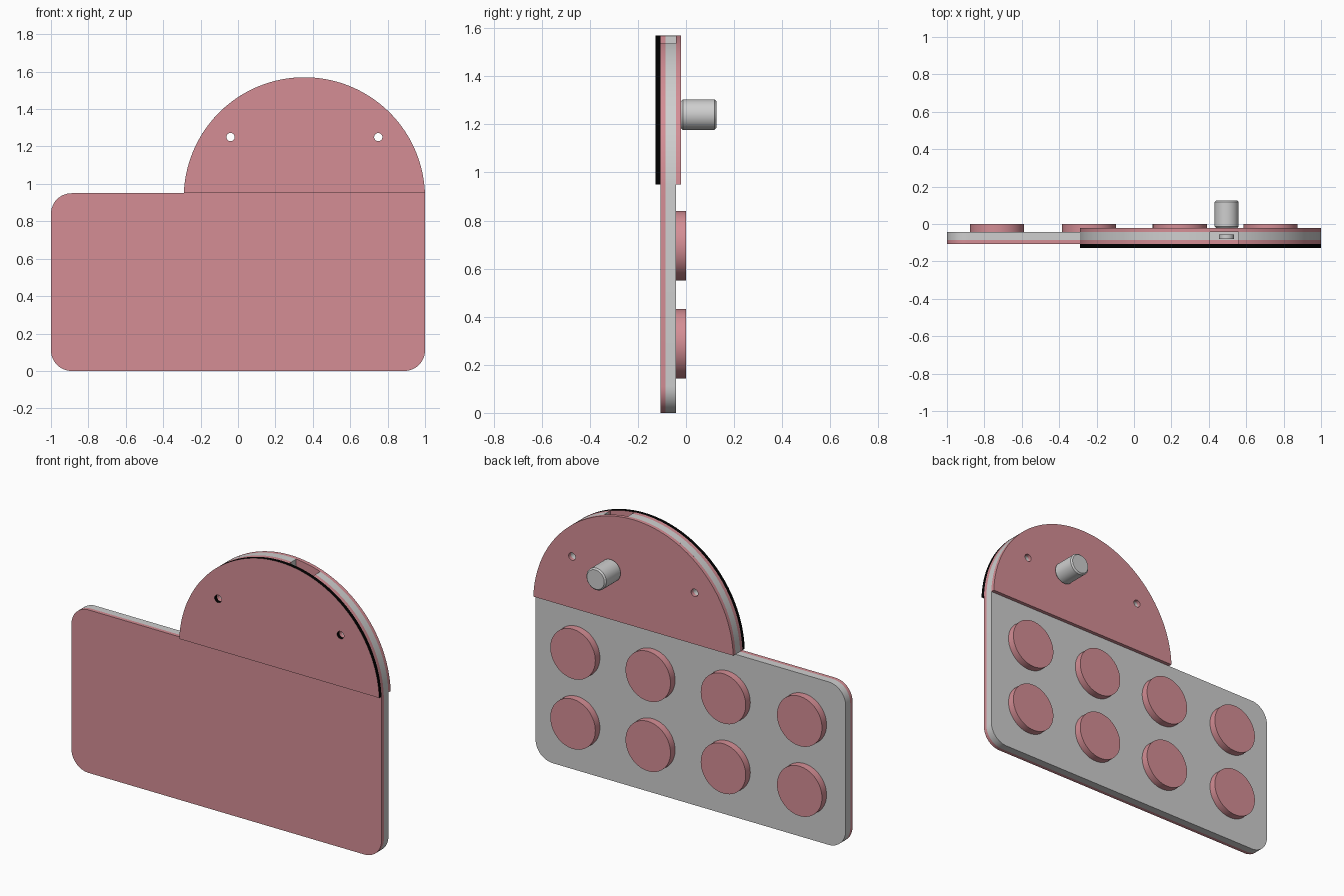
import bpy, bmesh, math

cube = bpy.data.objects.get("Cube")
if cube:
    bpy.data.objects.remove(cube, do_unlink=True)


def material(name, rgb):
    m = bpy.data.materials.new(name)
    m.use_nodes = True
    m.diffuse_color = (*rgb, 1)
    m.node_tree.nodes["Principled BSDF"].inputs["Base Color"].default_value = (*rgb, 1)
    return m


PINK = material("dusty pink", (0.66, 0.27, 0.30))
GREY = material("light grey", (0.62, 0.62, 0.62))
BLACK = material("black", (0.0, 0.0, 0.0))

# Shared dimensions
CX, CZ, R = 0.355, 0.925, 0.645      # dome arc
SEAM = 0.95                          # top of the rectangular plate
CORNER = 0.11
PIN_X, PIN_Z = 0.495, 1.24
SLOT_L, SLOT_R, SLOT_Z = 0.405, 0.56, 1.16
T = 0.0212                           # thickness of one sheet


def arc(cx, cz, r, a0, a1, n):
    return [(cx + r * math.cos(a0 + (a1 - a0) * i / n),
             cz + r * math.sin(a0 + (a1 - a0) * i / n)) for i in range(n + 1)]


def select_only(ob):
    bpy.ops.object.select_all(action='DESELECT')
    ob.select_set(True)
    bpy.context.view_layer.objects.active = ob


def sheet(name, loops, y0, y1, mats):
    """Extrude an outline with holes, drawn in x-z, from y0 to y1."""
    cu = bpy.data.curves.new(name, 'CURVE')
    cu.dimensions = '2D'
    cu.fill_mode = 'BOTH'
    cu.extrude = (y1 - y0) / 2
    for pts in loops:
        sp = cu.splines.new('POLY')
        sp.points.add(len(pts) - 1)
        for p, (x, z) in zip(sp.points, pts):
            p.co = (x, z, 0, 1)
        sp.use_cyclic_u = True
    ob = bpy.data.objects.new(name, cu)
    bpy.context.collection.objects.link(ob)
    ob.location.y = (y0 + y1) / 2
    ob.rotation_euler.x = math.pi / 2
    select_only(ob)
    bpy.ops.object.convert(target='MESH')
    ob = bpy.context.object
    bpy.ops.object.transform_apply(location=True, rotation=True, scale=True)
    bm = bmesh.new()
    bm.from_mesh(ob.data)
    bmesh.ops.remove_doubles(bm, verts=bm.verts, dist=1e-5)
    bmesh.ops.recalc_face_normals(bm, faces=bm.faces)
    bm.to_mesh(ob.data)
    bm.free()
    ob.data.materials.clear()
    for m in mats:
        ob.data.materials.append(m)
    for p in ob.data.polygons:       # the second colour goes on the rim and hole walls
        p.material_index = 1 if len(mats) > 1 and abs(p.normal.y) < 0.5 else 0
    bpy.ops.object.shade_smooth_by_angle(angle=math.radians(30))
    return ob


def cylinder(name, x, z, r, y0, y1, mat, bevel=0):
    bpy.ops.mesh.primitive_cylinder_add(vertices=64, radius=r, depth=y1 - y0,
                                        location=(x, (y0 + y1) / 2, z),
                                        rotation=(math.pi / 2, 0, 0))
    ob = bpy.context.object
    ob.name = name
    ob.data.materials.append(mat)
    if bevel:
        mod = ob.modifiers.new("edge", 'BEVEL')
        mod.width = bevel
        mod.segments = 1
        bpy.ops.object.modifier_apply(modifier=mod.name)
    bpy.ops.object.shade_smooth_by_angle(angle=math.radians(30))
    return ob


# Outlines: dome, and full body with the slot open at the top of the arc
a_seam = math.asin((SEAM - CZ) / R)
a_right = math.acos((SLOT_R - CX) / R)
a_left = math.acos((SLOT_L - CX) / R)
dome = arc(CX, CZ, R, a_seam, math.pi - a_seam, 96)
H = math.pi / 2
body = (arc(-1 + CORNER, SEAM - CORNER, CORNER, H, 2 * H, 12)
        + arc(-1 + CORNER, CORNER, CORNER, 2 * H, 3 * H, 12)
        + arc(1 - CORNER, CORNER, CORNER, 3 * H, 4 * H, 12)
        + arc(CX, CZ, R, a_seam, a_right, 40)
        + [(SLOT_R, SLOT_Z), (SLOT_L, SLOT_Z)]
        + arc(CX, CZ, R, a_left, math.pi - a_seam, 56))
holes = [arc(CX + s * 0.395, 1.25, 0.022, 0, 2 * math.pi * 23 / 24, 23) for s in (-1, 1)]

# Stacked sheets from front to back
Y = -6 * T
sheet("front_dome_cover", [dome] + holes, Y, Y + T, [PINK, BLACK])
sheet("front_panel", [body] + holes, Y + T, Y + 2 * T, [PINK])
sheet("core_panel", [body] + holes, Y + 2 * T, Y + 4 * T, [GREY])
sheet("back_dome_cover", [dome] + holes, Y + 4 * T, Y + 5 * T, [PINK])

# Two rows of round pads on the back
for row, z in enumerate((0.287, 0.695)):
    for col, x in enumerate((-0.732, -0.24, 0.245, 0.73)):
        cylinder(f"round_pad_{row + 1}_{col + 1}", x, z, 0.145, Y + 4 * T, 0, PINK)

# Knob on the back and its stub inside the slot
cylinder("knob", PIN_X, PIN_Z, 0.064, Y + 5 * T, 0.126, GREY, 0.008)
cylinder("knob_stub", PIN_X, PIN_Z, 0.04, -0.08, -0.055, GREY)
